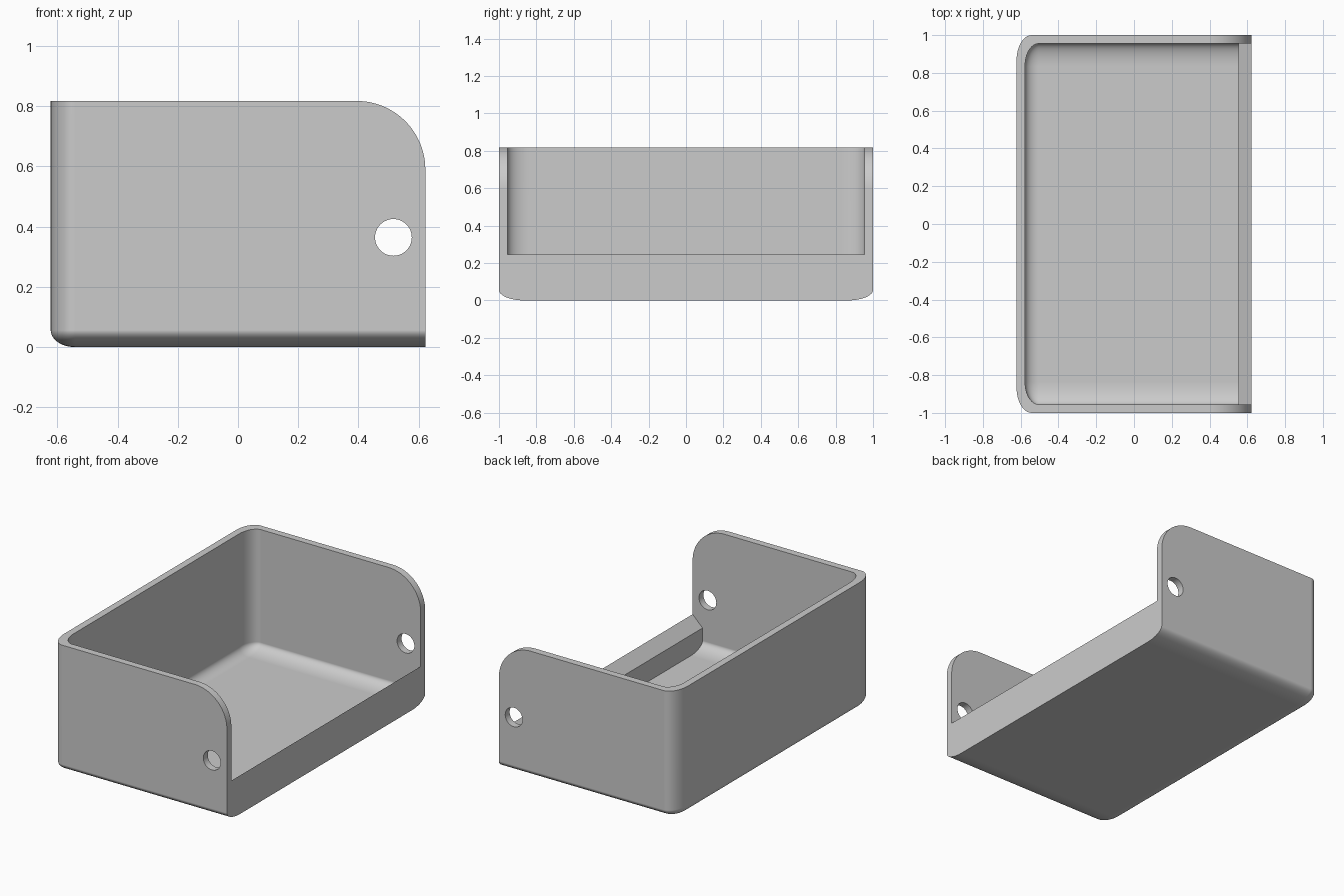
import bpy, bmesh, math
from mathutils import Vector

default = bpy.data.objects.get("Cube")
if default:
    bpy.data.objects.remove(default, do_unlink=True)

grey = bpy.data.materials.new("plain grey")
grey.use_nodes = True
COLOUR = (0.6, 0.6, 0.6, 1)
grey.diffuse_color = COLOUR
grey.node_tree.nodes["Principled BSDF"].inputs["Base Color"].default_value = COLOUR

HX, HY, HEIGHT = 0.622, 1.0, 0.817
WALL, FLOOR = 0.045, 0.045
SILL_OUTER, SILL_INNER, SILL_DEPTH = 0.246, 0.177, 0.07


def new_object(name, bm):
    bmesh.ops.recalc_face_normals(bm, faces=bm.faces)
    mesh = bpy.data.meshes.new(name)
    bm.to_mesh(mesh)
    bm.free()
    mesh.materials.append(grey)
    obj = bpy.data.objects.new(name, mesh)
    bpy.context.collection.objects.link(obj)
    return obj


def rounded_block(name, low, high, radii):
    """Box with rounded floor edges and rounded corners at the closed -x end."""
    low, high, scale = Vector(low), Vector(high), Vector(radii)
    bm = bmesh.new()
    bmesh.ops.create_cube(bm, size=1)
    for v in bm.verts:
        v.co = Vector((low[i] if v.co[i] < 0 else high[i]) / scale[i] for i in range(3))

    def rounded(e):
        mid = (e.verts[0].co + e.verts[1].co) / 2
        at_x = mid.x < low.x / scale.x + 0.01
        at_z = mid.z < low.z / scale.z + 0.01
        side = abs(mid.y) > 0.01
        return (at_x and at_z) or (at_x and side) or (at_z and side)

    # Bevel with unit radius, then stretch so the fillets become elliptical
    bmesh.ops.bevel(bm, geom=[e for e in bm.edges if rounded(e)], offset=1,
                    offset_type='OFFSET', segments=12, profile=0.5, affect='EDGES')
    bmesh.ops.scale(bm, vec=scale, verts=bm.verts)
    return new_object(name, bm)


def prism(name, outline, half_width):
    """Outline in x and z, extruded across the tray."""
    bm = bmesh.new()
    face = bm.faces.new([bm.verts.new((x, -half_width, z)) for x, z in outline])
    extruded = bmesh.ops.extrude_face_region(bm, geom=[face])["geom"]
    bmesh.ops.translate(bm, vec=(0, 2 * half_width, 0),
                        verts=[g for g in extruded if isinstance(g, bmesh.types.BMVert)])
    return new_object(name, bm)


def arc(cx, cz, r, start, end, steps):
    angles = [start + (end - start) * i / steps for i in range(steps + 1)]
    return [(cx + r * math.cos(a), cz + r * math.sin(a)) for a in angles]


# Tray body with rounded base and end corners
tray = rounded_block("tray", (-HX, -HY, 0), (HX, HY, HEIGHT), (0.08, 0.135, 0.056))

# Inner hollow
inner, lip = HY - WALL, HX - SILL_DEPTH
hollow = rounded_block("hollow_cutter", (-HX + WALL, -inner, FLOOR), (lip, inner, 1),
                       (0.072, 0.12, 0.052))

# Open end above the sill, whose top slopes down into the tray
slope = (SILL_OUTER - SILL_INNER) / SILL_DEPTH
opening = prism("opening_cutter", [(0.2, SILL_INNER), (lip, SILL_INNER),
                                   (0.8, SILL_INNER + slope * (0.8 - lip)),
                                   (0.8, 1), (0.2, 1)], inner)

# Rounded upper corners of the side walls, and the pivot holes
R = 0.228
corner = prism("corner_cutter", arc(HX - R, HEIGHT - R, R, 0, math.pi / 2, 24)
               + [(HX - R, 1), (0.8, 1), (0.8, HEIGHT - R)], 1.2)
hole = prism("hole_cutter", arc(0.516, 0.364, 0.061, 0, math.tau, 40)[:-1], 1.2)

bpy.context.view_layer.objects.active = tray
tray.select_set(True)
for cutter in (hollow, opening, corner, hole):
    cutter.hide_render = True
    mod = tray.modifiers.new("cut", 'BOOLEAN')
    mod.operation, mod.solver, mod.object = 'DIFFERENCE', 'EXACT', cutter
    bpy.ops.object.modifier_apply(modifier=mod.name)
    bpy.data.objects.remove(cutter, do_unlink=True)

# Smooth fillets, crisp rims
bpy.ops.object.shade_smooth_by_angle(angle=math.radians(30))
weighted = tray.modifiers.new("weighted normals", 'WEIGHTED_NORMAL')
weighted.keep_sharp = True
